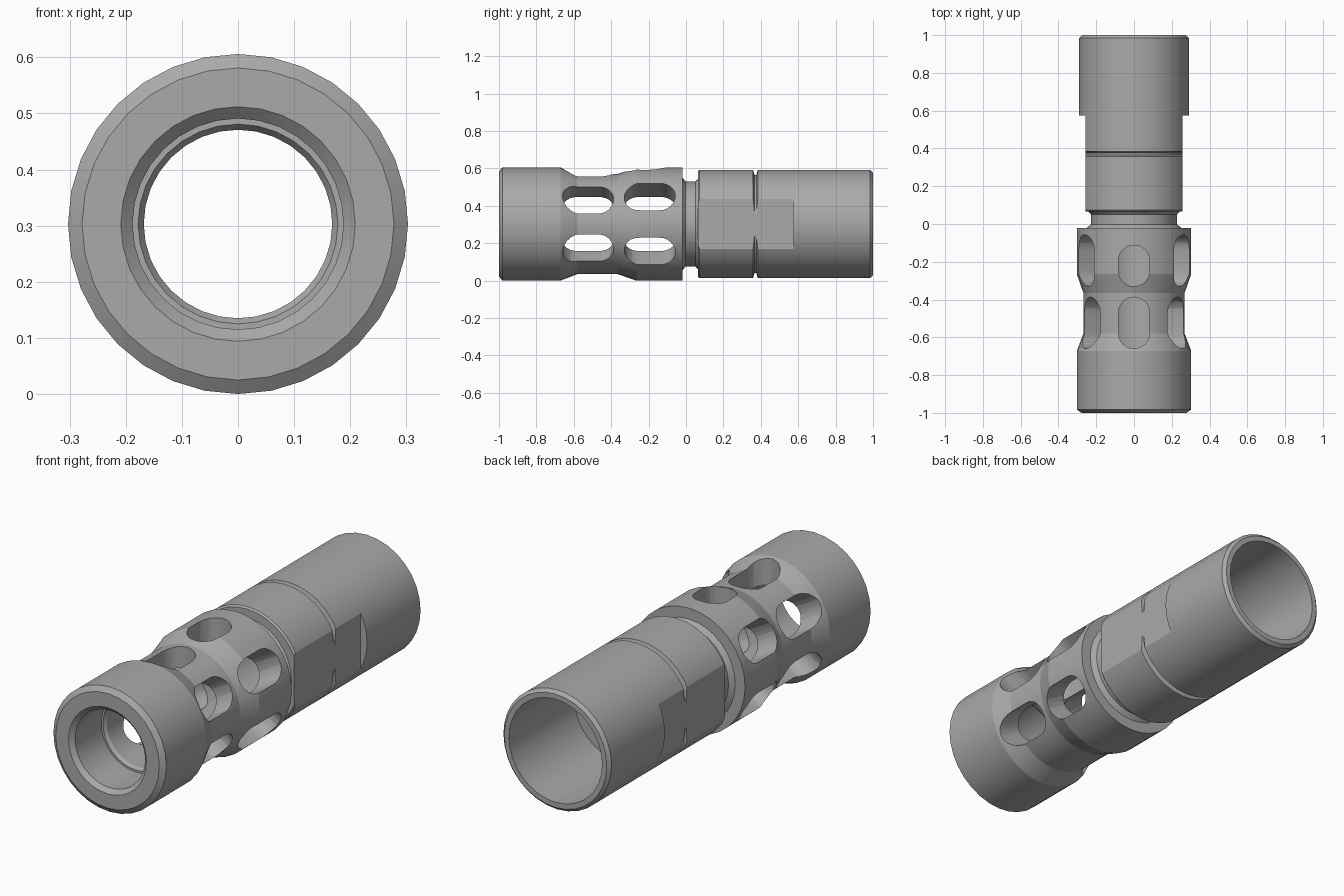
import bpy, bmesh, math
from mathutils import Matrix, Vector

cube = bpy.data.objects.get("Cube")
if cube:
    bpy.data.objects.remove(cube, do_unlink=True)

AXIS_Z = 0.303
SEGMENTS = 32

steel = bpy.data.materials.new("steel_grey")
steel.use_nodes = True
colour = (0.40, 0.40, 0.40, 1)
steel.diffuse_color = colour
steel.node_tree.nodes["Principled BSDF"].inputs["Base Color"].default_value = colour


def make_object(name, bm):
    bmesh.ops.recalc_face_normals(bm, faces=bm.faces)
    mesh = bpy.data.meshes.new(name)
    bm.to_mesh(mesh)
    bm.free()
    mesh.materials.append(steel)
    obj = bpy.data.objects.new(name, mesh)
    bpy.context.collection.objects.link(obj)
    return obj


def lathe(name, profile):
    """Revolve a closed (y, radius) profile about the long axis."""
    bm = bmesh.new()
    rings = []
    for i in range(SEGMENTS):
        a = 2 * math.pi * i / SEGMENTS
        rings.append([bm.verts.new((r * math.sin(a), y, AXIS_Z + r * math.cos(a)))
                      for y, r in profile])
    n = len(profile)
    for i, ring in enumerate(rings):
        following = rings[(i + 1) % SEGMENTS]
        for j in range(n):
            k = (j + 1) % n
            bm.faces.new((ring[j], ring[k], following[k], following[j]))
    return make_object(name, bm)


def slot_cutter(angle, y0, y1, half_width=0.083):
    """Round-ended radial slot pointing outward at an angle in the xz plane."""
    bm = bmesh.new()
    outline = []
    for end, start in ((y1 - half_width, 0), (y0 + half_width, math.pi)):
        for i in range(13):
            a = start + math.pi * i / 12
            outline.append((half_width * math.cos(a), end + half_width * math.sin(a)))
    face = bm.faces.new([bm.verts.new((x, y, 0.08)) for x, y in outline])
    top = bmesh.ops.extrude_face_region(bm, geom=[face])
    bmesh.ops.translate(bm, vec=(0, 0, 0.32),
                        verts=[v for v in top["geom"] if isinstance(v, bmesh.types.BMVert)])
    turn = Matrix.Rotation(math.pi / 2 - angle, 4, "Y")
    bm.transform(Matrix.Translation((0, 0, AXIS_Z)) @ turn)
    return make_object("slot_cutter", bm)


def flat_cutter(side):
    """Box removing one wrench flat."""
    bm = bmesh.new()
    size = Vector((0.2, 0.545, 0.8))
    bmesh.ops.create_cube(bm, size=1)
    bm.transform(Matrix.Translation((side * 0.356, 0.3025, AXIS_Z)) @ Matrix.Diagonal(size).to_4x4())
    return make_object("flat_cutter", bm)


# Outer wall from front to back, then the bore from back to front
outer = [
    (-1.0, 0.278), (-0.982, 0.303),                                    # muzzle chamfer
    (-0.672, 0.303), (-0.58, 0.268), (-0.365, 0.268), (-0.265, 0.303),  # waist
    (-0.02, 0.303), (-0.02, 0.25), (-0.002, 0.227),                    # shoulder and neck
    (0.05, 0.227), (0.065, 0.242), (0.065, 0.282), (0.073, 0.29),
    (0.358, 0.29), (0.366, 0.263), (0.376, 0.263), (0.384, 0.29),       # groove
    (0.985, 0.29), (1.0, 0.275),
]
inner = [
    (1.0, 0.25), (0.5, 0.25), (0.5, 0.168),                            # rear socket
    (-0.765, 0.168), (-0.78, 0.178), (-0.78, 0.188), (-0.98, 0.188), (-1.0, 0.209),
]
body = lathe("vented_tube", outer + inner)

# Two rows of slots round the top and sides; the underside stays solid
cutters = [flat_cutter(s) for s in (-1, 1)]
for degrees in (-30, 30, 90, 150, 210):
    angle = math.radians(degrees)
    cutters.append(slot_cutter(angle, -0.66, -0.387))
    cutters.append(slot_cutter(angle, -0.33, -0.112 if degrees == 90 else -0.057))

for cutter in cutters:
    cutter.hide_render = True
    mod = body.modifiers.new("cut", "BOOLEAN")
    mod.operation = "DIFFERENCE"
    mod.solver = "EXACT"
    mod.object = cutter

# Bake the cuts, drop the cutters and shade
bpy.context.view_layer.update()
baked = bpy.data.meshes.new_from_object(body.evaluated_get(bpy.context.evaluated_depsgraph_get()))
body.modifiers.clear()
body.data = baked
baked.name = "vented_tube"
for cutter in cutters:
    bpy.data.objects.remove(cutter, do_unlink=True)

bpy.ops.object.select_all(action="DESELECT")
bpy.context.view_layer.objects.active = body
body.select_set(True)
bpy.ops.object.shade_smooth_by_angle(angle=math.radians(15))
